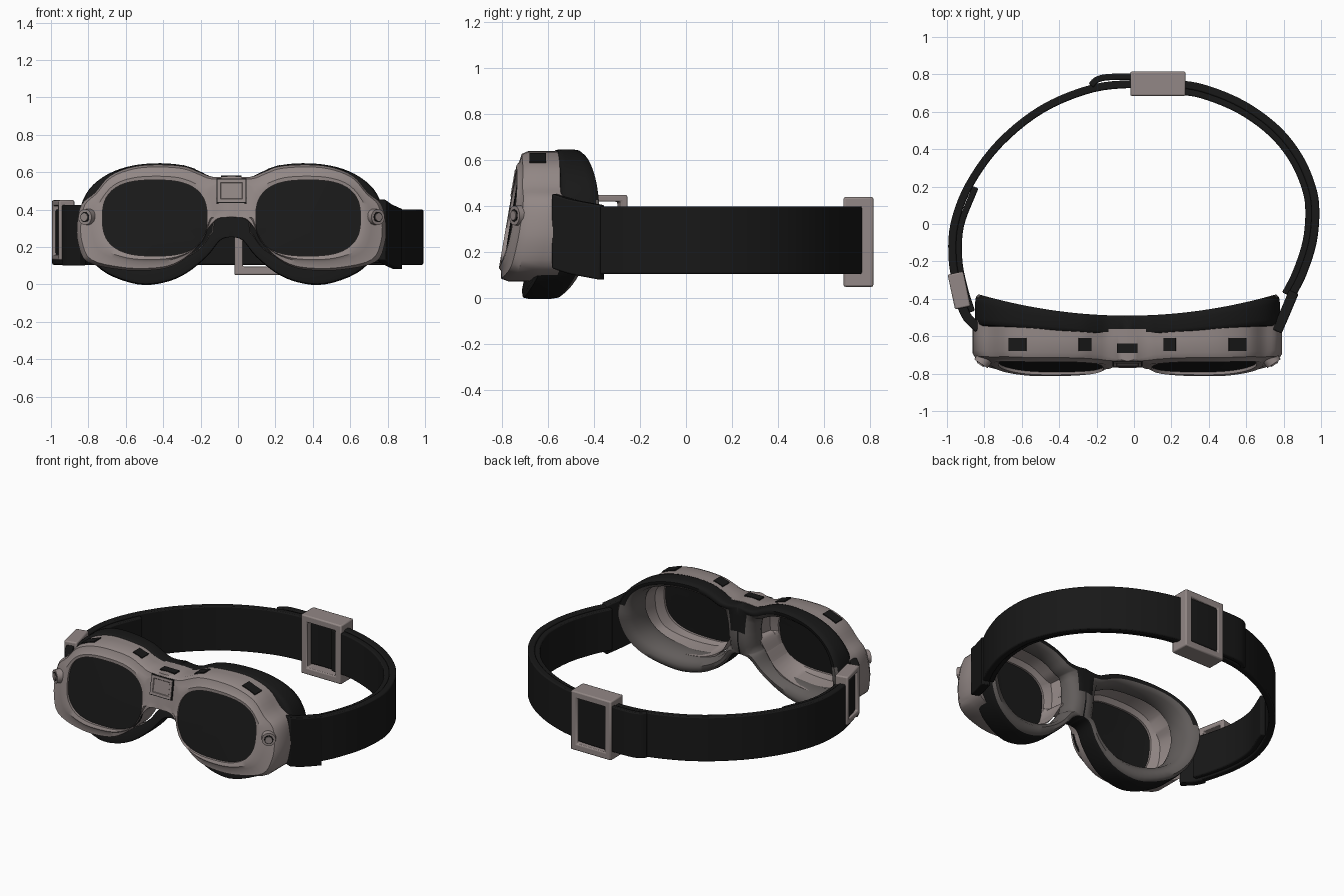
import bpy, bmesh, math
from mathutils import Vector, Matrix

if "Cube" in bpy.data.objects:
    bpy.data.objects.remove(bpy.data.objects["Cube"])

CX = -0.035                    # goggles sit slightly off the strap's centre
EYE = Vector((0.41, 0.355))    # lens centre (x, z) of one half


def material(name, r, g, b):
    m = bpy.data.materials.new(name)
    m.use_nodes = True
    m.diffuse_color = (r, g, b, 1)
    node = m.node_tree.nodes["Principled BSDF"]
    node.inputs["Base Color"].default_value = (r, g, b, 1)
    node.inputs["Roughness"].default_value = 0.7
    return m


METAL = material("warm grey metal", 0.29, 0.245, 0.237)
RUBBER = material("black rubber", 0.009, 0.009, 0.009)
LINING = material("grey lining", 0.12, 0.108, 0.104)
WEBBING = material("black webbing", 0.009, 0.009, 0.009)
GLASS = material("dark glass", 0.010, 0.010, 0.010)


def finish(name, bm, mats, mirror=False, bevel=0, angle=35):
    """Turn a bmesh into a smooth-shaded object."""
    bmesh.ops.remove_doubles(bm, verts=bm.verts, dist=1e-5)
    bmesh.ops.recalc_face_normals(bm, faces=bm.faces)
    me = bpy.data.meshes.new(name)
    bm.to_mesh(me)
    bm.free()
    for m in mats:
        me.materials.append(m)
    ob = bpy.data.objects.new(name, me)
    bpy.context.collection.objects.link(ob)
    bpy.ops.object.select_all(action="DESELECT")
    ob.select_set(True)
    bpy.context.view_layer.objects.active = ob
    bpy.ops.object.shade_smooth_by_angle(angle=math.radians(angle))
    if mirror:
        mod = ob.modifiers.new("Mirror", "MIRROR")
        mod.merge_threshold = 0.0005
        ob.location.x = CX
    if bevel:
        mod = ob.modifiers.new("Bevel", "BEVEL")
        mod.width, mod.segments = bevel, 2


def skin(rings, close=True, lined_from=None):
    """Join loops of points with quads; bands from lined_from on use the second colour."""
    bm = bmesh.new()
    loops = [[bm.verts.new(p) for p in ring] for ring in rings]
    n = len(loops[0])
    for i in range(len(loops) if close else len(loops) - 1):
        a, b = loops[i], loops[(i + 1) % len(loops)]
        for j in range(n):
            k = (j + 1) % n
            f = bm.faces.new((a[j], a[k], b[k], b[j]))
            if lined_from:
                # the padded rim stays black along the brow
                height = f.calc_center_median().z
                f.material_index = int(i >= lined_from + (2 if height > 0.42 else 0))
    if not close:
        bm.faces.new(loops[0])
        bm.faces.new(loops[-1])
    return bm


def spline(pts, steps=4):
    """Catmull-Rom curve through the points."""
    p = [Vector(q) for q in pts]
    p = [2 * p[0] - p[1]] + p + [2 * p[-1] - p[-2]]
    out = []
    for a, b, c, d in zip(p, p[1:], p[2:], p[3:]):
        for s in range(steps):
            t = s / steps
            out.append(0.5 * (2 * b + (c - a) * t + (2 * a - 5 * b + 4 * c - d) * t * t
                              + (3 * b - a - 3 * c + d) * t ** 3))
    return out + [p[-2]]


def half_outline(pts):
    """Smooth half outline, closed by a straight run on the centre plane."""
    o = spline(pts)
    return o + [o[-1].lerp(o[0], i / 6) for i in range(1, 6)]


def lens_point(p, scale=1.0):
    """Point of the rounded lens shape in the direction of p."""
    d = (p - EYE).normalized()
    r = (abs(d.x / 0.28) ** 2.7 + abs(d.y / 0.203) ** 2.7) ** (-1 / 2.7)
    return EYE + d * r * scale


def loft(outer, inner, profile, front, back, lined_from=None):
    """Sweep a (width, depth) profile around the eye, flattening it at the bridge."""
    rings = []
    for t, s in profile:
        ring = []
        for o, i in zip(outer, inner):
            q = i.lerp(o, t)
            depth = s
            if t > 0.8:
                depth += (round(s) - s) * max(0, 1 - o.x / 0.14)
            y0, y1 = front(q.x, q.y), back(q.x, q.y)
            ring.append((q.x, y0 + (y1 - y0) * depth, q.y))
        rings.append(ring)
    bm = skin(rings, lined_from=lined_from)
    seam = [f for f in bm.faces if all(abs(v.co.x) < 1e-4 for v in f.verts)]
    bmesh.ops.delete(bm, geom=seam, context="FACES")
    return bm


def frame_front(x, z):
    return -0.815 + 0.17 * (z - 0.1) + 0.36 * max(0, x - 0.45) ** 2


def frame_back(x, z):
    return -0.61 + 0.1 * (z - 0.1) + 0.1 * x * x


def pad_front(x, z):
    return frame_back(x, z) - 0.03 - 0.25 * max(0, 0.35 - z)


def pad_back(x, z):
    return -0.49 + 0.18 * x * x - 0.25 * max(0, 0.35 - z)


# Goggle frame
frame_line = half_outline([
    (0, .58), (.10, .575), (.17, .60), (.25, .63), (.38, .64), (.52, .63), (.65, .58),
    (.73, .49), (.80, .43), (.825, .33), (.82, .22), (.77, .12), (.60, .08), (.44, .075),
    (.31, .10), (.20, .18), (.13, .29), (.07, .35), (0, .36)])
rim = [lens_point(p) for p in frame_line]
finish("goggle_frame", loft(frame_line, rim, [
    (0, .2), (0, 0), (.25, -.02), (.42, .03), (.85, .06), (1, .2), (1, .6), (1, 1),
    (.6, 1), (.35, .3)], frame_front, frame_back), [METAL], mirror=True)

# Lenses
lens_edge = [lens_point(p, 1.02) for p in frame_line]
finish("lenses", loft(lens_edge, [EYE] * len(rim), [
    (1, .07), (.5, .06), (0, .06), (0, .12), (.5, .12), (1, .13)],
    frame_front, frame_back), [GLASS], mirror=True)

# Face pad: black outside and along the brow, grey lining towards the face
pad_line = half_outline([
    (0, .575), (.10, .575), (.17, .605), (.25, .635), (.38, .648), (.53, .635), (.66, .59),
    (.76, .51), (.81, .40), (.81, .28), (.77, .16), (.67, .06), (.50, 0), (.36, .01),
    (.24, .06), (.13, .15), (.06, .235), (0, .255)])
finish("face_pad", loft(pad_line, [lens_point(p) for p in pad_line], [
    (.28, 0), (.85, 0), (.96, .05), (1, .2), (1, .7), (.96, .9), (.85, 1), (.6, .98),
    (.35, .75), (.22, .2)], pad_front, pad_back, lined_from=5),
    [RUBBER, LINING], mirror=True, angle=50)


def box(size, matrix):
    bm = bmesh.new()
    bmesh.ops.create_cube(bm, size=1, matrix=matrix @ Matrix.Diagonal((*size, 1)))
    return bm


# Vent plates on the frame's top edge
for name, x, width in (("outer_vents", 0.60, 0.10), ("inner_vents", 0.235, 0.07)):
    i = min(range(1, 40), key=lambda k: abs(frame_line[k].x - x))
    p, d = frame_line[i], frame_line[i + 1] - frame_line[i - 1]
    m = Matrix.Translation((p.x, -0.645, p.y)) @ Matrix.Rotation(-math.atan2(d.y, d.x), 4, "Y")
    finish(name, box((width, 0.07, 0.009), m), [RUBBER], mirror=True)

# Bridge plaque with a shallow recessed square, on a dark surround
tilt = Matrix.Translation((CX, -0.69, 0.49)) @ Matrix.Rotation(-0.17, 4, "X")
bm = box((0.15, 0.13, 0.12), tilt)
front = min(bm.faces, key=lambda f: f.calc_center_median().y)
bmesh.ops.inset_region(bm, faces=[front], thickness=0.022, depth=0)
bmesh.ops.inset_region(bm, faces=[front], thickness=0.004, depth=-0.003)
finish("bridge_plaque", bm, [METAL])
finish("plaque_surround", box((0.162, 0.009, 0.132), tilt @ Matrix.Translation((0, -.056, 0))),
       [RUBBER])
finish("bridge_vent", box((0.11, 0.05, 0.009), Matrix.Translation((CX, -0.665, 0.579))), [RUBBER])

# Side bolts
axis = Vector((0.55, -0.83, 0)).normalized()
turn = axis.to_track_quat("Z", "Y").to_matrix().to_4x4()
for name, radius, depth, mat in (("bolt_bases", .046, .06, METAL), ("bolt_grooves", .030, .064, RUBBER),
                                 ("bolt_heads", .023, .075, METAL)):
    bm = bmesh.new()
    bmesh.ops.create_cone(bm, cap_ends=True, segments=20, radius1=radius, radius2=radius * 0.92,
                          depth=depth, matrix=Matrix.Translation((.767, -.722, .36)) @ turn)
    finish(name, bm, [mat], mirror=True)


def ribbon(name, path, low, high, thick, offset=0.0, drop=0.0):
    """Upright band along a plan path; positive offset is outwards, drop lowers its end."""
    pts = spline(path, 5)
    rings = []
    for i, p in enumerate(pts):
        d = (pts[min(i + 1, len(pts) - 1)] - pts[max(i - 1, 0)]).normalized()
        n = Vector((d.y, -d.x))
        a, b = p + n * (offset - thick / 2), p + n * (offset + thick / 2)
        z0, z1 = (z - drop * i / (len(pts) - 1) for z in (low, high))
        rings.append([(*a, z0), (*b, z0), (*b, z1), (*a, z1)])
    finish(name, skin(rings, close=False), [WEBBING], bevel=0.007)


# Strap, running from the left hinge round the back to the right buckle
left = [(.80, -.50), (.84, -.39), (.90, -.27), (.955, -.10), (.97, .07), (.95, .20),
        (.88, .36), (.76, .51), (.58, .64), (.37, .725), (.20, .75)]
right = [(.03, .75), (-.22, .725), (-.49, .615), (-.72, .43), (-.88, .21), (-.96, 0),
         (-.97, -.19), (-.94, -.35), (-.90, -.48), (-.86, -.53)]
ribbon("strap", left + right, 0.105, 0.40, 0.042)
ribbon("left_inner_layer", left[1:], 0.115, 0.39, 0.036, -0.036)
ribbon("right_inner_layer", right[4:-1], 0.115, 0.39, 0.034, -0.035)
ribbon("loose_end", [(.27, .775), (.15, .785), (0, .787), (-.14, .785), (-.20, .77), (-.23, .74)],
       0.105, 0.405, 0.034)

# Hinge tabs joining strap and frame
ribbon("left_tab", [(.755, -.57), (.79, -.49), (.845, -.36)], 0.13, 0.455, 0.055, 0.01, 0.05)
ribbon("right_tab", [(-.92, -.44), (-.89, -.50), (-.83, -.56)], 0.10, 0.425, 0.05)


def buckle(name, width, height, depth, bar, centre, angle):
    """Open rectangular slide buckle."""
    def rect(inset, y):
        w, h = width / 2 - inset, height / 2 - inset
        return [(-w, y, -h), (w, y, -h), (w, y, h), (-w, y, h)]
    d = depth / 2
    bm = skin([rect(0, -d), rect(0, d), rect(bar, d), rect(bar, -d)])
    bm.transform(Matrix.Translation(centre) @ Matrix.Rotation(angle, 4, "Z"))
    finish(name, bm, [METAL], bevel=0.008)


buckle("rear_buckle", 0.295, 0.39, 0.13, 0.045, (.128, .75, .245), 0)
buckle("side_buckle", 0.19, 0.32, 0.085, 0.03, (-.935, -.355, .29), math.radians(-78))
